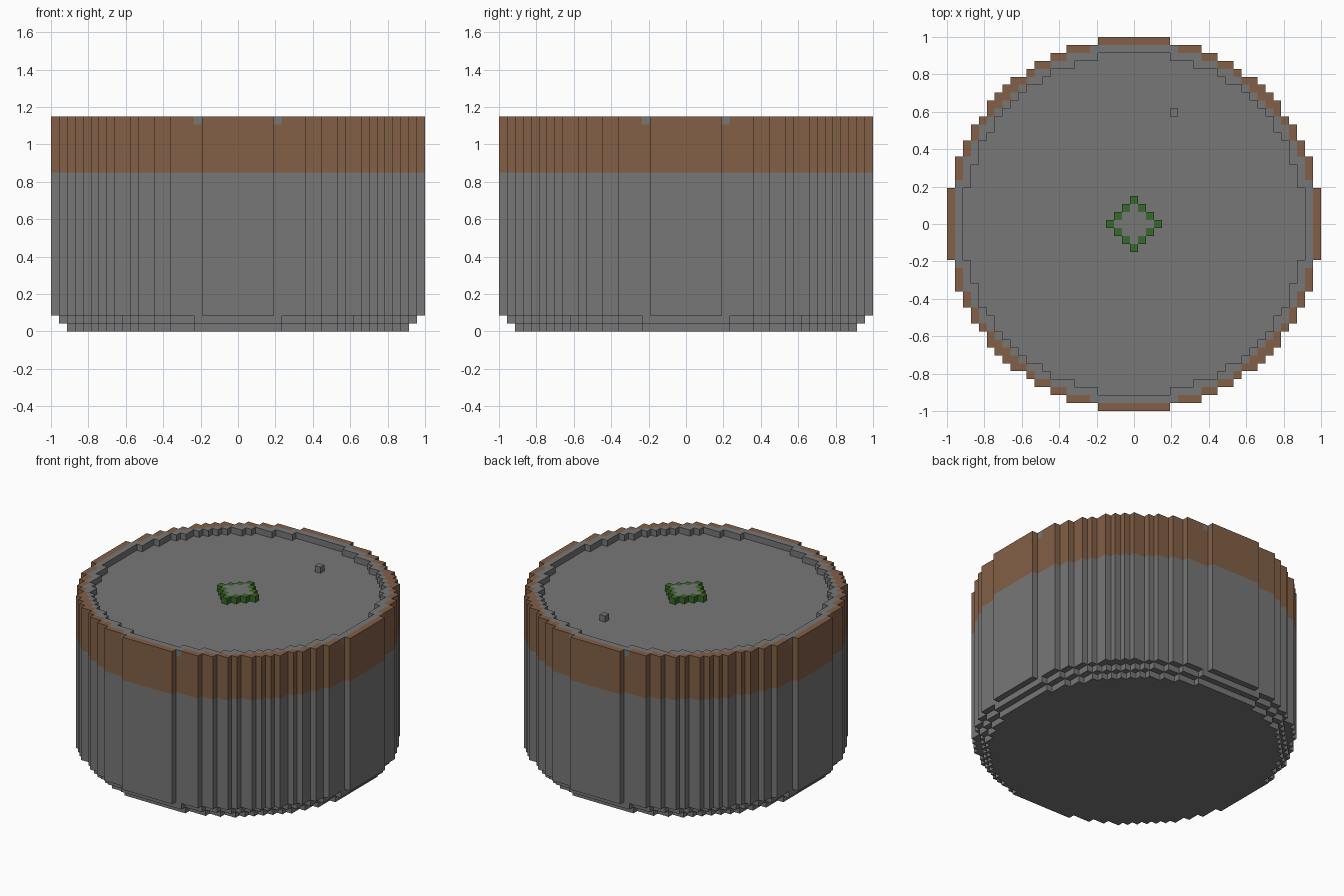
import bpy
import bmesh
from mathutils import Vector

cube = bpy.data.objects.get("Cube")
if cube:
    bpy.data.objects.remove(cube, do_unlink=True)

UNIT = 2 / 47          # edge length of one block
RADIUS = 23            # blocks either side of the centre block


def make_material(name, rgb):
    mat = bpy.data.materials.new(name)
    mat.use_nodes = True
    mat.diffuse_color = (*rgb, 1)
    mat.node_tree.nodes["Principled BSDF"].inputs["Base Color"].default_value = (*rgb, 1)
    return mat


STONE, WOOD, LEAF = range(3)
materials = [
    make_material("stone_grey", (0.185, 0.185, 0.185)),
    make_material("wood_brown", (0.225, 0.115, 0.062)),
    make_material("leaf_green", (0.042, 0.14, 0.023)),
]


def disc(limit):
    """Block cells whose squared distance from the centre is within limit."""
    span = range(-RADIUS, RADIUS + 1)
    return {(i, j) for i in span for j in span if i * i + j * j <= limit}


def build(name, layers, colour, open_bottom=False):
    """Stack layers of (cells, bottom, top), keeping only the outer faces."""
    bm = bmesh.new()

    def quad(corners, mat):
        face = bm.faces.new([bm.verts.new(Vector(c) * UNIT) for c in corners])
        face.material_index = mat

    for n, (cells, low, high) in enumerate(layers):
        above = layers[n + 1][0] if n + 1 < len(layers) else set()
        below = layers[n - 1][0] if n else (cells if open_bottom else set())
        for i, j in cells:
            mat = colour(i, j, low)
            ring = [(i - .5, j - .5), (i + .5, j - .5), (i + .5, j + .5), (i - .5, j + .5)]
            if (i, j) not in above:
                quad([(x, y, high) for x, y in ring], mat)
            if (i, j) not in below:
                quad([(x, y, low) for x, y in reversed(ring)], mat)
            sides = [(i, j - 1), (i + 1, j), (i, j + 1), (i - 1, j)]
            for k, neighbour in enumerate(sides):
                if neighbour not in cells:
                    a, b = ring[k], ring[(k + 1) % 4]
                    quad([(*a, low), (*b, low), (*b, high), (*a, high)], mat)

    # Merge the blocks into large flat faces
    bmesh.ops.remove_doubles(bm, verts=bm.verts, dist=UNIT / 100)
    bmesh.ops.dissolve_limit(bm, angle_limit=0.01, verts=bm.verts, edges=bm.edges,
                             delimit={'MATERIAL'})
    mesh = bpy.data.meshes.new(name)
    bm.to_mesh(mesh)
    bm.free()
    for mat in materials:
        mesh.materials.append(mat)
    obj = bpy.data.objects.new(name, mesh)
    bpy.context.collection.objects.link(obj)
    return obj


# Round drum: stepped foot, straight wall, brown band and raised rim
foot, step, wall, floor = disc(470), disc(510), disc(552), disc(462)


def drum_colour(i, j, low):
    if low < 20:
        return STONE
    if low == 20:
        return WOOD if (i, j) not in floor else STONE
    return STONE if (i, j) in step else WOOD


build("drum", [(foot, 0, 1), (step, 1, 2), (wall, 2, 20),
               (wall, 20, 26), (wall - floor, 26, 27)], drum_colour)

# Diamond platform with a green edge
diamond = {(i, j) for i, j in floor if abs(i) + abs(j) <= 3}
build("centre_platform", [(diamond, 26, 27)],
      lambda i, j, low: LEAF if abs(i) + abs(j) == 3 else STONE, open_bottom=True)

# Single loose block on the floor
build("small_block", [({(5, 14)}, 26, 27)], lambda i, j, low: STONE, open_bottom=True)
